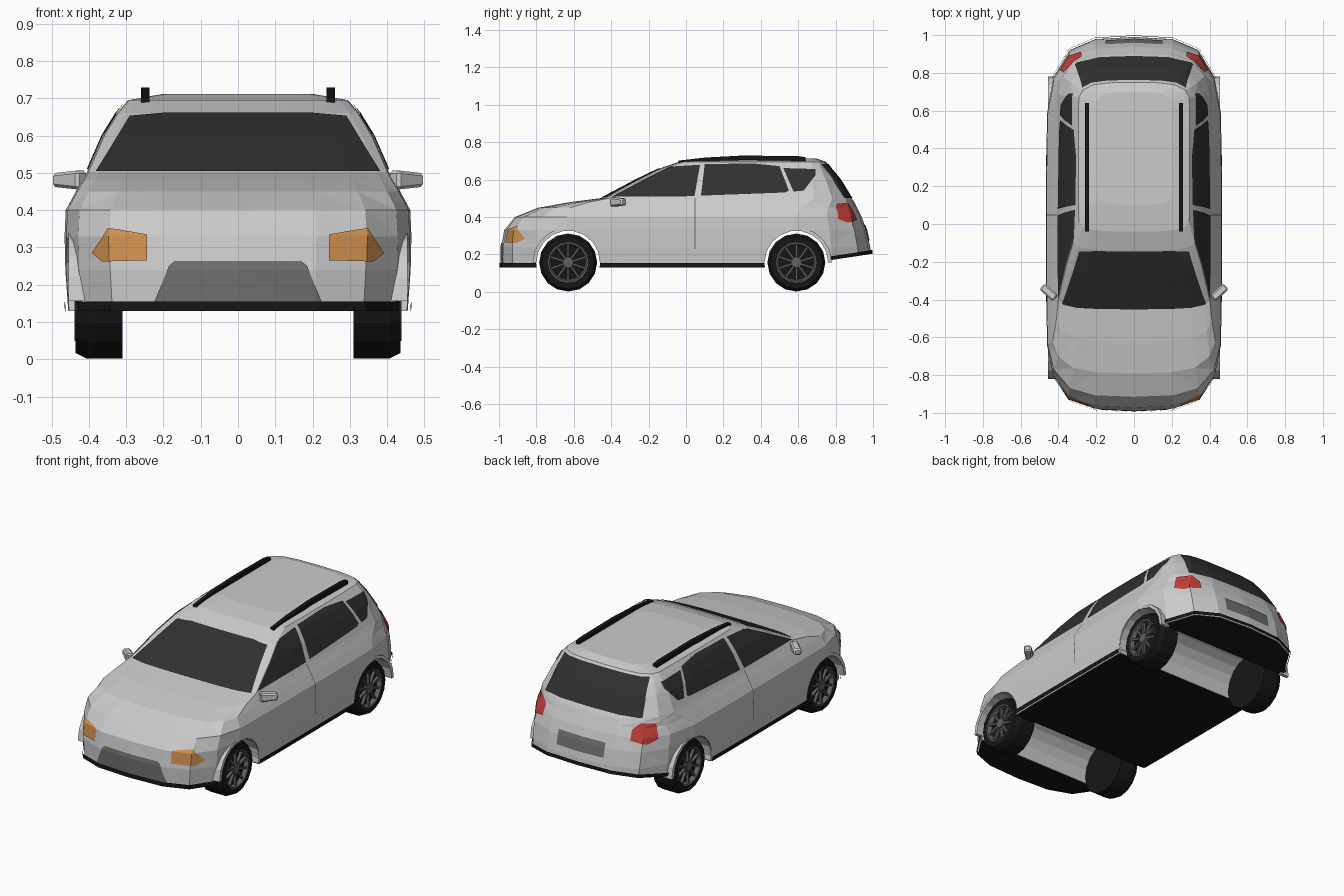
import bpy, bmesh, math
from mathutils import Vector, Matrix

if "Cube" in bpy.data.objects:
    bpy.data.objects.remove(bpy.data.objects["Cube"])

AXLES = [(-0.63, 0.157), (0.59, 0.157)]


def mat(name, r, g, b):
    m = bpy.data.materials.new(name)
    m.diffuse_color = (r, g, b, 1)
    m.use_nodes = True
    m.node_tree.nodes["Principled BSDF"].inputs["Base Color"].default_value = m.diffuse_color
    return m


GLASS = mat("dark_glass", .03, .03, .03)
BLACK = mat("black_trim", .008, .008, .008)
DARK = mat("dark_grey", .12, .12, .12)
MID = mat("mid_grey", .16, .16, .16)
AMBER = mat("amber", .62, .28, .08)
RED = mat("red", .55, .05, .04)


def finish(bm, name, m=None):
    me = bpy.data.meshes.new(name)
    bm.to_mesh(me)
    bm.free()
    ob = bpy.data.objects.new(name, me)
    bpy.context.collection.objects.link(ob)
    if m:
        me.materials.append(m)
    return ob


# Body shell: stacked plan outlines (z, front y, front corner depth, rear y, rear corner depth, half width)
LAYERS = [
    (.13, -.987, .35, .99, .40, .455), (.24, -.988, .35, .985, .40, .463),
    (.33, -.972, .33, .965, .38, .465), (.40, -.915, .28, .94, .36, .462),
    (.45, -.79, .17, .915, .30, .435), (.48, -.62, .10, .90, .24, .417),
    (.502, -.45, .045, .885, .20, .405), (.60, -.265, .045, .825, .15, .362),
    (.66, -.14, .04, .775, .10, .325), (.695, -.04, .05, .75, .08, .295),
    (.712, .10, .05, .70, .05, .20)]
CORNER = [(0, 0), (.45, .03), (.74, .17), (.92, .52), (.99, 1)]


def outline(k):
    z, yf, df, yr, dr, w = LAYERS[k]
    pts = [(u * w, yf + v * df) for u, v in CORNER]
    a, b = yf + df, yr - dr
    pts += [(w, a + (b - a) * t) for t in (.25, .5, .75)]
    pts += [(u * w, yr - v * dr) for u, v in reversed(CORNER)]
    lift = lambda y: .16 + .15 * (y - .7) if k == 0 and y > .7 else z
    return [Vector((x, y, lift(y))) for x, y in pts]


bm = bmesh.new()
rings = []
for k in range(len(LAYERS)):
    right = [bm.verts.new(p) for p in outline(k)]
    left = [bm.verts.new((-v.co.x, v.co.y, v.co.z)) for v in right[1:-1]]
    rings.append(right + left[::-1])
n = len(rings[0])
for a, b in zip(rings, rings[1:]):
    for i in range(n):
        j = (i + 1) % n
        bm.faces.new((a[i], a[j], b[j], b[i]))
for r in (rings[0], rings[-1]):
    for i in range(n // 2):
        quad = [r[i], r[i + 1], r[n - i - 1], r[(n - i) % n]]
        bm.faces.new(list(dict.fromkeys(quad)))
bmesh.ops.triangulate(bm, faces=bm.faces[:])
bmesh.ops.recalc_face_normals(bm, faces=bm.faces[:])
body = finish(bm, "body_shell")

# Wheel wells cut out of the body
bm = bmesh.new()
for y, z in AXLES:
    bmesh.ops.create_cone(bm, cap_ends=True, segments=20, radius1=.172, radius2=.172, depth=1.2,
                          matrix=Matrix.Translation((0, y, z)) @ Matrix.Rotation(math.pi / 2, 4, 'Y'))
cutter = finish(bm, "wheel_well_cutter")
cutter.hide_render = True
mod = body.modifiers.new("wells", 'BOOLEAN')
mod.operation, mod.solver, mod.object = 'DIFFERENCE', 'EXACT', cutter
dg = bpy.context.evaluated_depsgraph_get()
shell = bpy.data.meshes.new_from_object(body.evaluated_get(dg))
body.modifiers.clear()
body.data = shell
bpy.data.objects.remove(cutter)


def panel(name, poly, axis, keep, m, off=.004):
    """Trim a copy of the shell to a convex outline seen along an axis, and lift it."""
    bm = bmesh.new()
    bm.from_mesh(shell)
    ia, ib = [i for i in range(3) if i != axis]
    cen = sum((Vector(p) for p in poly), Vector((0, 0))) / len(poly)
    for p, q in zip(poly, poly[1:] + poly[:1]):
        p, q = Vector(p), Vector(q)
        nrm = Vector((q.y - p.y, p.x - q.x))
        if nrm.dot(cen - p) > 0:
            nrm = -nrm
        co, no = Vector((0, 0, 0)), Vector((0, 0, 0))
        co[ia], co[ib], no[ia], no[ib] = p.x, p.y, nrm.x, nrm.y
        bmesh.ops.bisect_plane(bm, geom=bm.verts[:] + bm.edges[:] + bm.faces[:],
                               plane_co=co, plane_no=no.normalized(), clear_outer=True)
    bm.normal_update()

    def in_well(f):
        c = f.calc_center_median()
        return axis != 2 and any(math.hypot(c.y - y, c.z - z) < .1725 and abs(f.normal.x) < .05
                                 for y, z in AXLES)
    bad = [f for f in bm.faces if in_well(f) or not keep(f)]
    bmesh.ops.delete(bm, geom=bad, context='FACES')
    bm.normal_update()
    moves = [(v, v.normal * off) for v in bm.verts]
    for v, d in moves:
        v.co += d
    return finish(bm, name, m)


front = lambda f: f.normal.y < -.3
back = lambda f: f.normal.y > .3
wall = lambda f: abs(f.normal.z) < .7

# Windscreen, rear window, grille and plate recess
panel("windscreen", [(-.38, .502), (-.29, .65), (-.2, .658), (.2, .658), (.29, .65), (.38, .502)], 1, front, GLASS)
panel("rear_window", [(-.31, .50), (-.272, .682), (.272, .682), (.31, .50)], 1, back, GLASS)
panel("grille", [(-.225, .15), (-.185, .25), (-.17, .262), (.17, .262), (.185, .25), (.225, .15)], 1, front, MID)
panel("plate_panel", [(-.15, .275), (-.15, .355), (.15, .355), (.15, .275)], 1, back, MID)

# Lamps, side windows and door seams, both sides
HEAD = [(.242, .265), (.242, .332), (.345, .35), (.388, .285), (.36, .262)]
TAIL = [(.28, .385), (.275, .44), (.31, .475), (.365, .47), (.39, .39), (.36, .37)]
PANES = {
    "front_door_window": [(-.42, .507), (-.26, .595), (-.09, .667), (.075, .677), (.045, .51)],
    "rear_door_window": [(.08, .513), (.10, .68), (.35, .685), (.50, .67), (.55, .54), (.53, .53)],
    "quarter_window": [(.52, .66), (.69, .655), (.69, .62), (.63, .54), (.575, .535)]}
SEAM = [(.045, .23), (.05, .23), (.05, .5), (.045, .5)]
for s, side in ((1, "left"), (-1, "right")):
    panel("headlamp_" + side, [(x * s, z) for x, z in HEAD], 1, front, AMBER, .005)
    panel("tail_lamp_" + side, [(x * s, z) for x, z in TAIL], 1, back, RED, .006)
    flank = lambda f: f.normal.x * s > .5
    for name, poly in PANES.items():
        panel(name + "_" + side, poly, 0, flank, GLASS)
    panel("door_seam_" + side, SEAM, 0, flank, DARK, .002)

# Black lower trim and floor
panel("lower_trim", [(-1.1, .1), (.7, .1), (.7, .155), (-1.1, .155)], 0, wall, BLACK, .009)
panel("rear_lower_trim", [(.7, .1), (1.1, .1), (1.1, .24), (.7, .18)], 0, wall, BLACK, .009)
panel("floor", [(-1, -1.1), (1, -1.1), (1, 1.1), (-1, 1.1)], 2,
      lambda f: f.normal.z < -.9 and f.calc_center_median().z < .22, BLACK, .003)


def prism(name, pts, x0, x1, m=None):
    bm = bmesh.new()
    f = bm.faces.new([bm.verts.new((x0, y, z)) for y, z in pts])
    new = bmesh.ops.extrude_face_region(bm, geom=[f])["geom"]
    bmesh.ops.translate(bm, vec=(x1 - x0, 0, 0), verts=[g for g in new if isinstance(g, bmesh.types.BMVert)])
    bmesh.ops.recalc_face_normals(bm, faces=bm.faces[:])
    return finish(bm, name, m)


def lathe(name, profile, loc, s, m, steps=16):
    bm = bmesh.new()
    vs = [bm.verts.new((x * s, 0, r)) for r, x in profile]
    es = [bm.edges.new(e) for e in zip(vs, vs[1:])]
    bmesh.ops.spin(bm, geom=vs + es, axis=(1, 0, 0), cent=(0, 0, 0), angle=2 * math.pi, steps=steps)
    bmesh.ops.remove_doubles(bm, verts=bm.verts[:], dist=1e-4)
    bmesh.ops.recalc_face_normals(bm, faces=bm.faces[:])
    ob = finish(bm, name, m)
    ob.location = loc
    return ob


RAIL = [(-.04, .685), (-.04, .702), (.1, .718), (.3, .729), (.6, .726), (.64, .72), (.64, .7), (.3, .705)]
for s, side in ((1, "left"), (-1, "right")):
    prism("roof_rail_" + side, RAIL, .237 * s, .26 * s, BLACK)

    # Door mirror: tapered slanting housing
    bm = bmesh.new()
    bmesh.ops.create_cube(bm, size=1)
    bmesh.ops.scale(bm, vec=(.095, .042, .052), verts=bm.verts)
    for v in bm.verts:
        if v.co.x > 0:
            v.co.z *= .7
    bmesh.ops.bevel(bm, geom=bm.edges[:], offset=.008, segments=1, affect='EDGES')
    bmesh.ops.rotate(bm, matrix=Matrix.Rotation(math.radians(42), 3, 'Z'), verts=bm.verts)
    for v in bm.verts:
        v.co = Vector(((v.co.x + .452) * s, v.co.y - .362, v.co.z + .481))
    bmesh.ops.recalc_face_normals(bm, faces=bm.faces[:])
    finish(bm, "door_mirror_" + side)

    for (y, z), end in zip(AXLES, ("front", "rear")):
        tag = end + "_" + side
        # Wheel arch lip, tyre, rim and spokes
        arc = [math.radians(a) for a in range(0, 181, 20)]
        lip = [(y + .19 * math.cos(a), z + .187 * math.sin(a)) for a in arc]
        lip += [(y + .17 * math.cos(a), z + .17 * math.sin(a)) for a in reversed(arc)]
        prism("arch_lip_" + tag, lip, .40 * s, .455 * s)
        lathe("tyre_" + tag, [(0, .31), (.155, .31), (.155, .405), (.14, .436), (.108, .436), (.102, .415), (0, .415)],
              (0, y, z), s, BLACK)
        lathe("rim_ring_" + tag, [(.097, .415), (.108, .438), (.101, .438), (.092, .415)], (0, y, z), s, DARK)
        lathe("hub_" + tag, [(.034, .412), (.028, .434), (0, .436)], (0, y, z), s, DARK, 10)
        bm = bmesh.new()
        for i in range(10):
            bmesh.ops.create_cube(bm, size=1, matrix=Matrix.Translation((.424 * s, y, z))
                                  @ Matrix.Rotation(i * math.pi / 5, 4, 'X')
                                  @ Matrix.Translation((0, 0, .063)) @ Matrix.Diagonal((.016, .011, .08, 1)))
        finish(bm, "spokes_" + tag, DARK)
